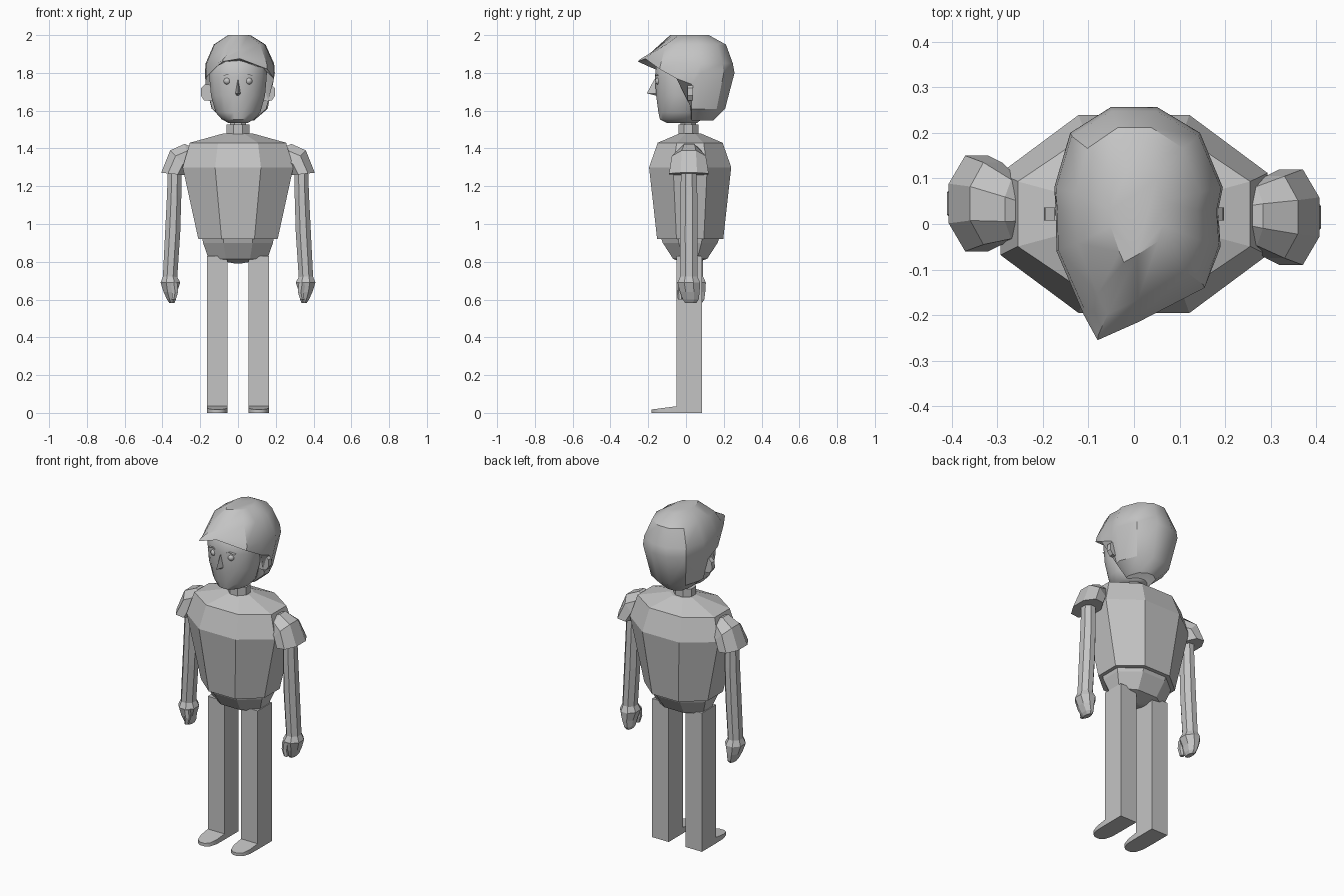
import bpy, bmesh, math

if "Cube" in bpy.data.objects:
    bpy.data.objects.remove(bpy.data.objects["Cube"])

grey = bpy.data.materials.new("plain grey")
grey.diffuse_color = (0.55, 0.55, 0.55, 1)
grey.use_nodes = True
grey.node_tree.nodes["Principled BSDF"].inputs["Base Color"].default_value = grey.diffuse_color


def finish(name, bm, smooth=None):
    bmesh.ops.recalc_face_normals(bm, faces=bm.faces)
    me = bpy.data.meshes.new(name)
    bm.to_mesh(me)
    bm.free()
    me.materials.append(grey)
    ob = bpy.data.objects.new(name, me)
    bpy.context.collection.objects.link(ob)
    if smooth:
        bpy.ops.object.select_all(action='DESELECT')
        ob.select_set(True)
        bpy.context.view_layer.objects.active = ob
        bpy.ops.object.shade_smooth_by_angle(angle=math.radians(smooth))
    return ob


def loft(name, rings, smooth=None):
    """Skin a list of equal-length point rings and cap both ends."""
    bm = bmesh.new()
    rows = [[bm.verts.new(p) for p in r] for r in rings]
    n = len(rows[0])
    for a, b in zip(rows, rows[1:]):
        for i in range(n):
            j = (i + 1) % n
            bm.faces.new((a[i], a[j], b[j], b[i]))
    bm.faces.new(rows[0])
    bm.faces.new(rows[-1])
    return finish(name, bm, smooth)


def ring(n, cx, cy, z, rx, ry, tilt=0, side=1):
    """Polygon with flat sides on the axes; tilt turns it about y."""
    k, t = 1 / math.cos(math.pi / n), math.radians(tilt)
    pts = []
    for i in range(n):
        a = 2 * math.pi * (i + 0.5) / n
        u, v = rx * k * math.cos(a), ry * k * math.sin(a)
        pts.append((side * (cx + u * math.cos(t)), cy + v, z + u * math.sin(t)))
    return pts


# Torso, pelvis and neck
loft("shirt", [ring(8, 0, .022, z, rx, ry) for z, rx, ry in
               [(.92, .21, .175), (1.30, .293, .2175), (1.43, .255, .172), (1.48, .075, .055)]])
loft("pelvis", [ring(8, 0, .022, z, rx, ry) for z, rx, ry in
                [(.93, .19, .155), (.90, .185, .145), (.815, .155, .09), (.79, .01, .01)]])
loft("collar", [ring(8, 0, .012, z, .06, .053) for z in (1.47, 1.527)])
loft("neck", [ring(8, 0, .012, z, .042, .04) for z in (1.5, 1.6)])

for side, word, dy in ((1, "left", .015), (-1, "right", .045)):
    # Leg and foot
    loft(word + "_leg", [[(side * x, y, z) for x, y in
                          ((.055, -.05), (.165, -.05), (.165, .085), (.055, .085))]
                         for z in (0, .83)])
    toe = [(.055, -.05), (.057, -.12), (.07, -.165), (.095, -.182),
           (.125, -.182), (.15, -.165), (.163, -.12), (.165, -.05)]
    loft(word + "_foot", [[(side * x, y, 0) for x, y in toe],
                          [(side * x, y, .018 + .13 * (y + .182)) for x, y in toe]], 40)
    # Sleeve, arm and hand
    loft(word + "_sleeve", [ring(8, cx, .02 + (dy - .02) * f, z, rx, ry, t, side)
                            for cx, z, rx, ry, t, f in
                            [(.20, 1.36, .03, .03, 90, 0), (.26, 1.36, .068, .065, 70, .5),
                             (.31, 1.34, .07, .09, 45, 1), (.345, 1.265, .062, .105, 6, 1)]])
    loft(word + "_arm", [ring(8, cx, dy, z, rx, ry, 0, side) for cx, z, rx, ry in
                         [(.335, 1.32, .035, .04), (.338, 1.15, .038, .045),
                          (.346, .95, .04, .046), (.36, .71, .038, .045)]])
    loft(word + "_hand", [ring(8, cx, dy + oy, z, rx, ry, 0, side) for cx, z, rx, ry, oy in
                          [(.36, .725, .036, .044, 0), (.358, .69, .052, .06, 0),
                           (.358, .64, .036, .052, .005), (.352, .60, .024, .042, .01),
                           (.35, .583, .014, .03, .01)]])
    loft(word + "_thumb", [ring(6, cx, dy - .045, z, r, r, 0, side) for cx, z, r in
                           [(.34, .69, .018), (.333, .64, .016), (.34, .60, .011)]])
    # Ear
    loft(word + "_ear", [[(side * x, y, z) for x, z in
                          ((.13, 1.65), (.18, 1.655), (.197, 1.68), (.195, 1.72), (.175, 1.74), (.13, 1.735))]
                         for y in (.008, .036)])
    # Eye and brow
    bm = bmesh.new()
    bmesh.ops.create_uvsphere(bm, u_segments=12, v_segments=8, radius=.019)
    bmesh.ops.translate(bm, verts=bm.verts, vec=(side * .057, -.145, 1.757))
    finish(word + "_eye", bm, 60)
    loft(word + "_brow", [[(side * x, y, z) for x, z in
                           ((.032, 1.783), (.055, 1.793), (.088, 1.785), (.055, 1.789))]
                          for y in (-.12, -.163)])

# Head
head = []
for z, rx, front, back in [(1.535, .05, .10, .06), (1.553, .085, .138, .08), (1.59, .118, .146, .09),
                           (1.68, .143, .158, .10), (1.78, .152, .164, .11), (1.86, .145, .155, .11),
                           (1.92, .09, .08, .09)]:
    head.append(ring(16, 0, (back - front) / 2, z, rx, (front + back) / 2))
loft("head", head, 45)

# Nose: a wedge widening downward
loft("nose", [[(-.004, -.15, 1.765), (.004, -.15, 1.765), (0, -.168, 1.765)],
              [(-.016, -.15, 1.69), (.016, -.15, 1.69), (0, -.207, 1.692)],
              [(-.01, -.15, 1.68), (.01, -.15, 1.68), (0, -.17, 1.682)]])

# Hair: rim outline with a pointed fringe, full length behind the ears
rim = [(-.08, -.255, 1.86), (.01, -.215, 1.875), (.155, -.14, 1.82), (.19, -.05, 1.77),
       (.185, .03, 1.74), (.195, .08, 1.80), (.145, .2, 1.80), (.05, .257, 1.80),
       (-.05, .257, 1.80), (-.14, .2, 1.80), (-.175, .08, 1.80), (-.172, .03, 1.74),
       (-.17, -.06, 1.775), (-.11, -.2, 1.835)]


def hair_ring(sx, sy, height):
    pts = []
    for x, y, z in rim:
        px, py = .005 + (x - .005) * sx, .03 + (y - .03) * sy
        pts.append((px, py, height(y, py, z)))
    return pts


def lower(sx, sy, z):
    back, inner = hair_ring(sx, sy, lambda y, py, r: z), hair_ring(.6, .6, lambda y, py, r: 1.86)
    return [b if p[1] > .02 else i for b, i, p in zip(back, inner, rim)]


loft("hair", [lower(.42, .5, 1.548), lower(.8, .78, 1.61), rim,
              hair_ring(.98, .96, lambda y, py, r: max(1.85, r + .012)),
              hair_ring(.74, .8, lambda y, py, r: min(1.95, 1.985 + (py + .07) * .69)),
              hair_ring(.32, .4, lambda y, py, r: 2.0)], 35)
